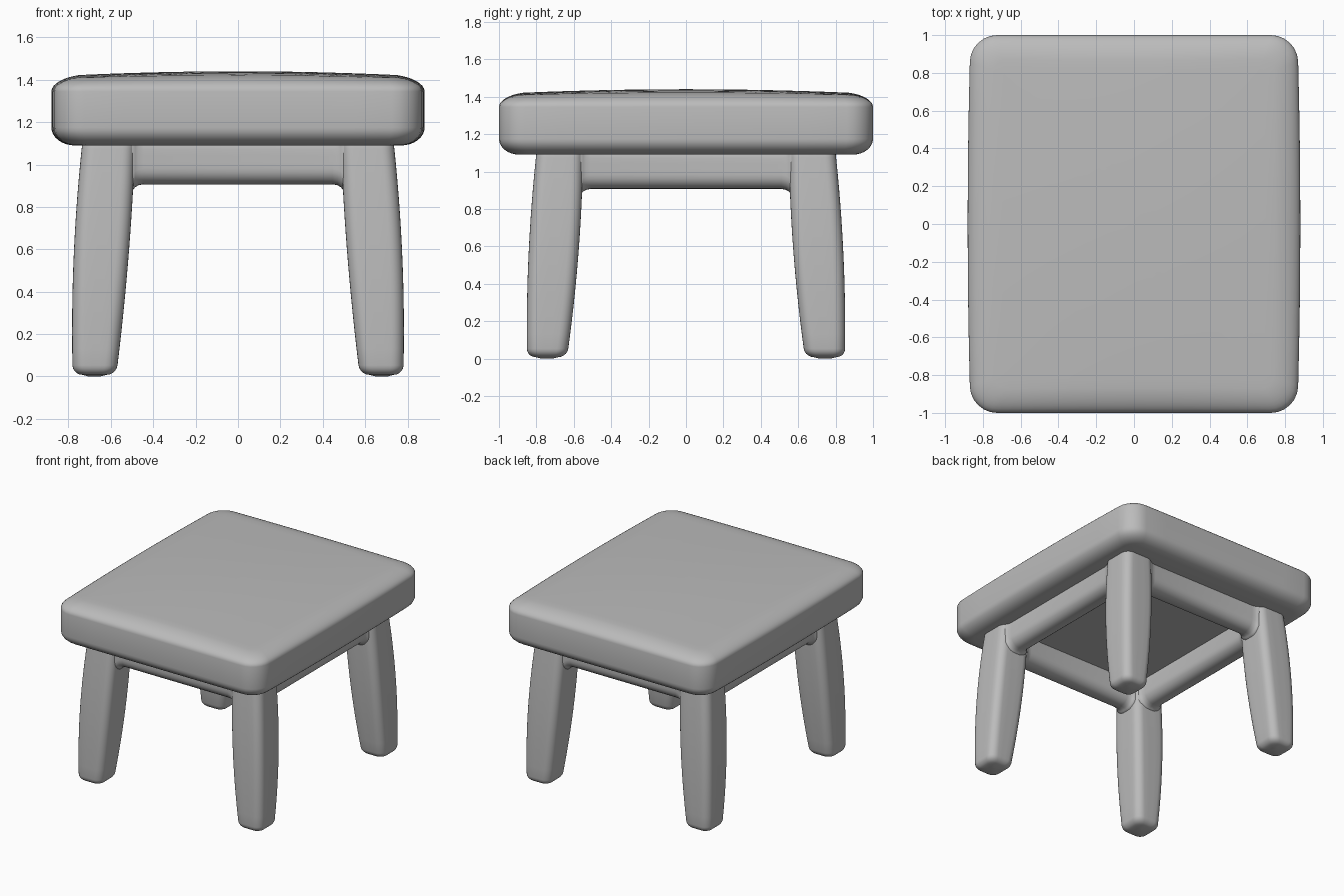
import bpy, bmesh, math
from mathutils import Vector

if "Cube" in bpy.data.objects:
    bpy.data.objects.remove(bpy.data.objects["Cube"])

grey = bpy.data.materials.new("plain_grey")
grey.use_nodes = True
grey.diffuse_color = (0.5, 0.5, 0.5, 1)
grey.node_tree.nodes["Principled BSDF"].inputs["Base Color"].default_value = (0.5, 0.5, 0.5, 1)


def rounded_rect(hx, hy, r, arc=6, side=8):
    """Counter-clockwise outline of a rounded rectangle, with subdivided sides."""
    corners = []
    for k, (sx, sy) in enumerate([(1, 1), (-1, 1), (-1, -1), (1, -1)]):
        c = Vector((sx * (hx - r), sy * (hy - r)))
        angles = [(k + i / arc) * math.pi / 2 for i in range(arc + 1)]
        corners.append([c + r * Vector((math.cos(a), math.sin(a))) for a in angles])
    pts = []
    for k, corner in enumerate(corners):
        pts += corner
        nxt = corners[(k + 1) % 4][0]
        pts += [corner[-1].lerp(nxt, i / side) for i in range(1, side)]
    return pts


def loft(name, rings):
    """Skin a list of equal-length rings and cap both ends."""
    bm = bmesh.new()
    loops = [[bm.verts.new(p) for p in ring] for ring in rings]
    n = len(loops[0])
    for a, b in zip(loops, loops[1:]):
        for i in range(n):
            j = (i + 1) % n
            bm.faces.new((a[i], a[j], b[j], b[i]))
    bm.faces.new(loops[0][::-1])
    bm.faces.new(loops[-1])
    bmesh.ops.recalc_face_normals(bm, faces=bm.faces)
    mesh = bpy.data.meshes.new(name)
    bm.to_mesh(mesh)
    bm.free()
    mesh.materials.append(grey)
    mesh.polygons.foreach_set("use_smooth", [True] * len(mesh.polygons))
    obj = bpy.data.objects.new(name, mesh)
    bpy.context.collection.objects.link(obj)
    return obj


def curve(keys, z):
    """Smoothly interpolated value through three (z, value) keys."""
    total = 0
    for i, (zi, vi) in enumerate(keys):
        w = vi
        for j, (zj, _) in enumerate(keys):
            if i != j:
                w *= (z - zj) / (zi - zj)
        total += w
    return total


# Seat: rounded slab with softly bulging sides and a crowned top
def seat_ring(inset, z, crown=0.0):
    ring = []
    for p in rounded_rect(0.865 - inset, 1.0 - inset, max(0.14 - inset * 0.6, 0.02)):
        x = p.x * (1 + 0.018 * (1 - p.y ** 2))
        rise = crown * (1 - (p.x / 0.865) ** 2) * (1 - p.y ** 2)
        edge = crown * 0.4 * (2 - (p.x / 0.865) ** 2 - p.y ** 2)
        ring.append((x, p.y, z + 0.4 * rise + 0.75 * edge))
    return ring


rings = [seat_ring(0.6, 1.09), seat_ring(0.2, 1.09)]
for i in range(9):
    a = i / 8 * math.pi / 2
    rings.append(seat_ring(0.11 * (1 - math.sin(a)), 1.175 - 0.085 * math.cos(a)))
for i in range(9):
    a = i / 8 * math.pi / 2
    rings.append(seat_ring(0.13 * (1 - math.cos(a)), 1.345 + 0.06 * math.sin(a), 0.035 * i / 8))
for inset in (0.18, 0.25, 0.35, 0.48, 0.62, 0.75, 0.84):
    rings.append(seat_ring(inset, 1.405, 0.035))
loft("seat", rings)

# Legs: curved, tapered posts with rounded feet
OUT_X = [(0, 0.78), (0.55, 0.776), (1.1, 0.735)]
IN_X = [(0, 0.575), (0.5, 0.522), (1.1, 0.485)]
OUT_Y = [(0, 0.85), (0.55, 0.842), (1.1, 0.80)]
IN_Y = [(0, 0.637), (0.5, 0.58), (1.1, 0.55)]


def leg_ring(z, inset, sx, sy):
    x0, x1, y0, y1 = (curve(k, z) for k in (IN_X, OUT_X, IN_Y, OUT_Y))
    outline = rounded_rect((x1 - x0) / 2 - inset, (y1 - y0) / 2 - inset, 0.06 - inset * 0.6, side=3)
    return [(sx * ((x0 + x1) / 2 + p.x), sy * ((y0 + y1) / 2 + p.y), z) for p in outline]


for side, sx in (("left", 1), ("right", -1)):
    for end, sy in (("front", -1), ("back", 1)):
        rings = [leg_ring(0, 0.075, sx, sy)]
        for i in range(6):
            a = i / 5 * math.pi / 2
            rings.append(leg_ring(0.008 + 0.045 * (1 - math.cos(a)), 0.045 * (1 - math.sin(a)), sx, sy))
        rings += [leg_ring(0.053 + 1.1 * i / 14, 0, sx, sy) for i in range(1, 15)]
        loft(f"{end}_{side}_leg", rings)


# Rails: rounded bars whose ends flare gently into the legs
def rail(name, half, inner, offset, along_x):
    rings = []
    stops = [half, inner + 0.005, inner - 0.005, inner - 0.02, inner - 0.045]
    flares = [0.025, 0.025, 0.014, 0.005, 0]
    stations = [(-s, f) for s, f in zip(stops, flares)]
    stations += [(s, f) for s, f in zip(stops[::-1], flares[::-1])]
    for s, f in stations:
        ring = []
        for p in rounded_rect(0.085 + f * 0.6, 0.12 + f, 0.075, side=3):
            across, z = offset + p.x, 1.027 + p.y
            ring.append((s, across, z) if along_x else (across, s, z))
        rings.append(ring)
    loft(name, rings)


rail("front_rail", 0.6, 0.49, -0.68, True)
rail("back_rail", 0.6, 0.49, 0.68, True)
rail("left_rail", 0.68, 0.555, 0.615, False)
rail("right_rail", 0.68, 0.555, -0.615, False)
